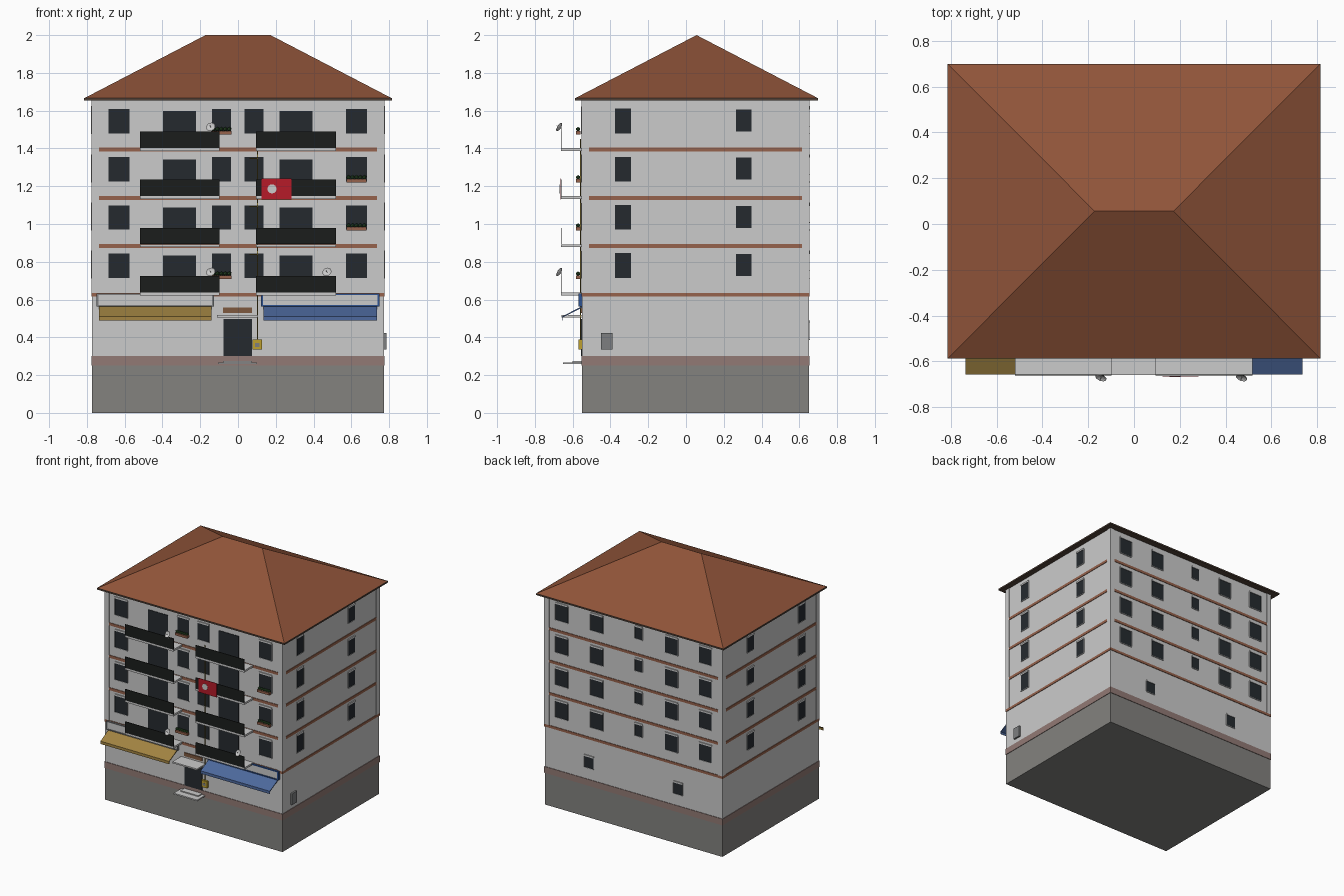
import bpy, bmesh, math
from mathutils import Matrix, Vector

if "Cube" in bpy.data.objects:
    bpy.data.objects.remove(bpy.data.objects["Cube"])

X, YF, YB = 0.772, -0.55, 0.65            # wall planes
FLOORS = [0.63 + 0.255 * i for i in range(4)]

def mat(name, *rgb):
    """Material from 0-255 screen colour, converted to linear."""
    m = bpy.data.materials.new(name)
    lin = [(c / 255 / 12.92) if c < 11 else ((c / 255 + 0.055) / 1.055) ** 2.4 for c in rgb]
    m.diffuse_color = (*lin, 1)
    m.use_nodes = True
    m.node_tree.nodes["Principled BSDF"].inputs["Base Color"].default_value = m.diffuse_color
    return m

GLASS = mat("dark_glass", 37, 42, 47)
BRICK = mat("terracotta", 150, 98, 76)
PLINTH = mat("plinth_tint", 146, 122, 117)
CONC = mat("concrete", 131, 130, 127)
ROOF = mat("roof_tile", 144, 84, 57)
EAVE = mat("eave", 82, 66, 56)
BLACK = mat("iron", 27, 29, 28)
RED = mat("red", 182, 27, 40)
OCHRE = mat("ochre", 162, 132, 66)
BLUE = mat("blue", 77, 105, 157)
DEEP_BLUE = mat("deep_blue", 45, 82, 145)
YELLOW = mat("yellow", 190, 160, 45)
PIPE = mat("pipe_ochre", 125, 108, 45)
GREEN = mat("leaf", 45, 80, 42)
BROWN = mat("brown", 125, 88, 62)
GREY = mat("metal_grey", 125, 127, 128)

def finish(name, bm, m=None):
    bmesh.ops.recalc_face_normals(bm, faces=bm.faces)
    me = bpy.data.meshes.new(name)
    bm.to_mesh(me)
    bm.free()
    ob = bpy.data.objects.new(name, me)
    bpy.context.collection.objects.link(ob)
    if m:
        me.materials.append(m)
    return ob

def boxes(name, items, m=None):
    """One object made of boxes (x0, x1, y0, y1, z0, z1)."""
    bm = bmesh.new()
    for x0, x1, y0, y1, z0, z1 in items:
        M = Matrix.Translation(((x0 + x1) / 2, (y0 + y1) / 2, (z0 + z1) / 2))
        S = Matrix.Diagonal((abs(x1 - x0), abs(y1 - y0), abs(z1 - z0), 1))
        bmesh.ops.create_cube(bm, size=1, matrix=M @ S)
    return finish(name, bm, m)

def on_wall(side, u0, u1, d0, d1, z0, z1):
    """Box on a wall: u along the wall, d outward from it."""
    if side == "front":
        return (u0, u1, YF - d1, YF - d0, z0, z1)
    if side == "back":
        return (u0, u1, YB + d0, YB + d1, z0, z1)
    if side == "right":
        return (X + d0, X + d1, u0, u1, z0, z1)
    return (-X - d1, -X - d0, u0, u1, z0, z1)

def profile_x(name, pts, x0, x1, m):
    """Extrude a y-z outline along x."""
    bm = bmesh.new()
    f = bm.faces.new([bm.verts.new((x0, y, z)) for y, z in pts])
    r = bmesh.ops.extrude_face_region(bm, geom=[f])
    vs = [v for v in r["geom"] if isinstance(v, bmesh.types.BMVert)]
    bmesh.ops.translate(bm, verts=vs, vec=(x1 - x0, 0, 0))
    return finish(name, bm, m)

# main masses
boxes("basement", [(-X, X, YF, YB, 0, 0.25)], CONC)
boxes("walls", [(-X, X, YF, YB, 0.25, 1.66)])
e = 0.004
boxes("plinth_band", [(-X - e, X + e, YF - e, YB + e, 0.25, 0.30)], PLINTH)

# floor bands and corner pilasters
bands = [(-X - e, X + e, YF - e, YB + e, 0.615, 0.635)]
for z in FLOORS[1:]:
    bands += [(-0.735, 0.735, YF - e, YB + e, z - 0.012, z + 0.009),
              (-X - e, X + e, YF + 0.037, YB - 0.037, z - 0.012, z + 0.009)]
boxes("floor_bands", bands, BRICK)
boxes("corner_pilasters", [
    (sx * 0.735, sx * (X + e), *yr, 0.635, 1.657)
    for sx in (-1, 1) for yr in ((YF - e, YF + 0.037), (YB - 0.037, YB + e))])

# hipped roof
bm = bmesh.new()
base = [bm.verts.new(p) for p in [(-.812, -.585, 1.667), (.812, -.585, 1.667), (.812, .697, 1.667), (-.812, .697, 1.667)]]
l, r = bm.verts.new((-0.172, 0.056, 2)), bm.verts.new((0.172, 0.056, 2))
a, b, c, d = base
for f in ((a, b, r, l), (b, c, r), (c, d, l, r), (d, a, l), (d, c, b, a)):
    bm.faces.new(f)
finish("hip_roof", bm, ROOF)
boxes("eaves", [(-0.816, 0.816, -0.588, 0.70, 1.655, 1.667)], EAVE)

# windows: (side, centre, width, bottom, top)
wins = []
for z in FLOORS:
    wins += [("front", u, w, z + 0.085, z + 0.218) for u, w in
             ((-0.63, 0.11), (-0.088, 0.10), (0.085, 0.10), (0.627, 0.11))]
    wins += [("back", u, 0.11, z + 0.085, z + 0.215) for u in (-0.625, -0.33, 0.32, 0.625)]
    wins.append(("back", -0.045, 0.065, z + 0.125, z + 0.22))
    for s in ("left", "right"):
        wins += [(s, -0.333, 0.085, z + 0.085, z + 0.22), (s, 0.305, 0.082, z + 0.095, z + 0.215)]
wins += [("back", u, 0.08, 0.39, 0.48) for u in (-0.387, 0.387)]
glass, frames = [], []
for s, u, w, z0, z1 in wins:
    h = w / 2
    glass.append(on_wall(s, u - h, u + h, 0, 0.003, z0, z1))
    frames += [on_wall(s, u - h, u + h, 0, 0.007, z1 - 0.004, z1 + 0.009),
               on_wall(s, u - h, u + h, 0, 0.006, z0 - 0.004, z0)]
    frames += [on_wall(s, u + k * h, u + k * (h + 0.003), 0, 0.005, z0, z1) for k in (-1, 1)]
boxes("window_glass", glass, GLASS)
boxes("window_frames", frames)

# balconies with doors
BAL = ((-0.52, -0.098), (0.095, 0.518))
doors, slabs, rails = [], [], []
for z in FLOORS:
    doors += [(u - 0.087, u + 0.087, YF - 0.004, YF, z + 0.005, z + 0.202) for u in (-0.31, 0.307)]
    slabs += [(u0, u1, -0.662, YF, z - 0.008, z + 0.007) for u0, u1 in BAL]
    rails += [(u0, u1, -0.663, -0.658, z + 0.008, z + 0.095) for u0, u1 in BAL]
boxes("balcony_doors", doors, GLASS)
boxes("balcony_slabs", slabs)
boxes("balcony_railings", rails, BLACK)

# entrance
boxes("entrance_door", [(-0.078, 0.075, YF - 0.005, YF, 0.30, 0.497)], GLASS)
boxes("entrance_canopy", [(-0.11, 0.105, -0.66, YF, 0.506, 0.517)])
boxes("entrance_steps", [(-0.105, 0.10, -0.65, YF, 0.258, 0.268), (-0.08, 0.075, -0.60, YF, 0.268, 0.276)])
boxes("name_plate", [(-0.08, 0.075, YF - 0.006, YF, 0.53, 0.558)], BROWN)

# shop signs and awnings
for name, x0, x1, m, frame in (("left", -0.737, -0.14, OCHRE, GREY), ("right", 0.135, 0.737, BLUE, DEEP_BLUE)):
    boxes(name + "_sign_board", [(x0 - 0.008, x1 + 0.008, YF - 0.014, YF, 0.568, 0.628)])
    a0, a1 = x0 - 0.012, x1 + 0.012
    boxes(name + "_sign_frame", [(a0, a1, YF - 0.019, YF, *zz) for zz in ((0.564, 0.571), (0.625, 0.632))] +
          [(*xx, YF - 0.019, YF, 0.564, 0.632) for xx in ((a0, a0 + 0.01), (a1 - 0.01, a1))], frame)
    profile_x(name + "_awning", [(YF, 0.565), (-0.657, 0.51), (-0.657, 0.488), (-0.653, 0.488),
                                 (-0.653, 0.505), (YF, 0.557)], x0, x1, m)

# gas box, riser pipe and meter cabinet
boxes("gas_box", [(0.078, 0.127, YF - 0.018, YF, 0.335, 0.388)], YELLOW)
boxes("gas_box_window", [(0.09, 0.115, YF - 0.020, YF, 0.35, 0.37)], GREY)
boxes("gas_pipe", [(0.100, 0.106, YF - 0.012, YF - 0.006, 0.385, 1.45)] +
      [(0.06, 0.106, YF - 0.012, YF - 0.006, z + 0.205, z + 0.210) for z in FLOORS[:3]], PIPE)
boxes("meter_cabinet", [(X, X + 0.014, -0.45, -0.388, 0.335, 0.423)], GREY)

# flag with a plain disc
boxes("flag", [(0.125, 0.282, -0.667, -0.664, 1.13, 1.24)], RED)
bm = bmesh.new()
bmesh.ops.create_cone(bm, cap_ends=True, segments=24, radius1=0.024, radius2=0.024, depth=0.002,
                      matrix=Matrix.Translation((0.18, -0.668, 1.186)) @ Matrix.Rotation(math.pi / 2, 4, "X"))
finish("flag_disc", bm)

# satellite dishes: shallow bowl, feed arm and post
for i, (x, z) in enumerate(((-0.142, 1.51), (-0.142, 0.742), (0.473, 0.742))):
    bm = bmesh.new()
    T = (Matrix.Translation((x, -0.665, z)) @ Matrix.Rotation(math.radians(-20), 4, "Z")
         @ Matrix.Rotation(math.radians(60), 4, "X"))
    rings = [(0.009, 0.0015), (0.018, 0.005), (0.025, 0.010)]
    for off in (0, -0.0025):
        prev = None
        for rad, h in rings:
            ring = [bm.verts.new(T @ Vector((rad * math.cos(t * math.pi / 8), rad * math.sin(t * math.pi / 8), h + off)))
                    for t in range(16)]
            if prev:
                for k in range(16):
                    bm.faces.new((prev[k], prev[k - 1], ring[k - 1], ring[k]))
            else:
                bm.faces.new(ring)
            prev = ring
    bmesh.ops.create_cone(bm, cap_ends=True, segments=6, radius1=0.001, radius2=0.001, depth=0.024,
                          matrix=T @ Matrix.Translation((0, 0, 0.013)))
    finish(f"satellite_dish_{i + 1}", bm)
    boxes(f"dish_post_{i + 1}", [(x - 0.002, x + 0.002, -0.663, -0.659, z - 0.03, z)], GREY)

# window planters with foliage
spots = [(-0.088, 0), (0.627, 1), (0.627, 2), (-0.088, 3)]
boxes("planter_boxes", [(u - 0.053, u + 0.053, YF - 0.033, YF - 0.008, FLOORS[f] + 0.08, FLOORS[f] + 0.098)
                        for u, f in spots], BRICK)
bm = bmesh.new()
for u, f in spots:
    for k in range(5):
        bmesh.ops.create_icosphere(bm, subdivisions=1, radius=0.012, matrix=Matrix.Translation(
            (u + (k - 2) * 0.021, YF - 0.021, FLOORS[f] + 0.107)))
finish("planter_foliage", bm, GREEN)
